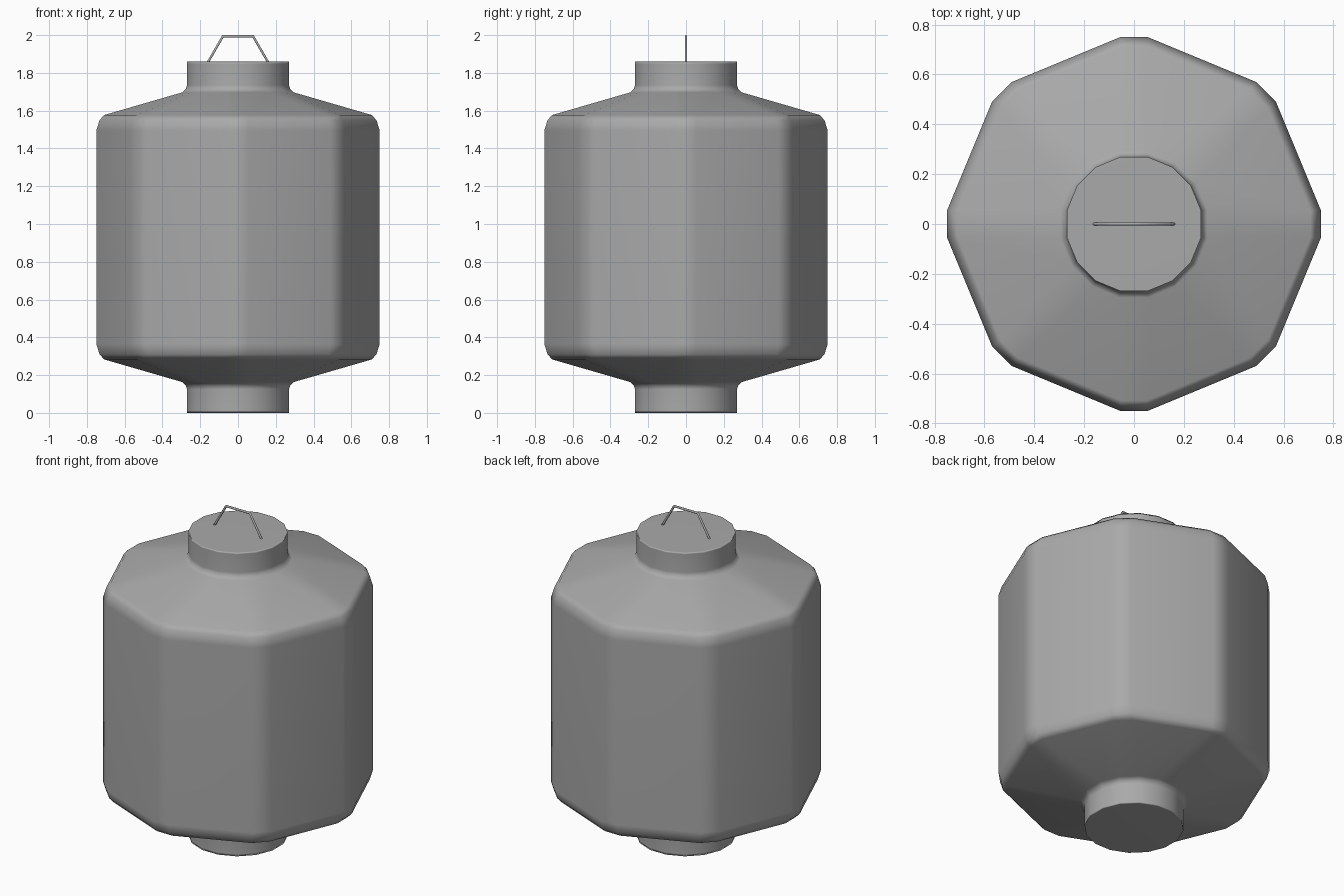
import bpy
import bmesh
import math

default = bpy.data.objects.get("Cube")
if default:
    bpy.data.objects.remove(default, do_unlink=True)

grey = bpy.data.materials.new("plain grey")
grey.use_nodes = True
colour = (0.4, 0.4, 0.4, 1)
grey.diffuse_color = colour
grey.node_tree.nodes["Principled BSDF"].inputs["Base Color"].default_value = colour


def add_object(name, bm):
    mesh = bpy.data.meshes.new(name)
    bmesh.ops.recalc_face_normals(bm, faces=bm.faces[:])
    for face in bm.faces:
        face.smooth = True
    bm.to_mesh(mesh)
    bm.free()
    obj = bpy.data.objects.new(name, mesh)
    mesh.materials.append(grey)
    bpy.context.collection.objects.link(obj)
    return obj


def ring(bm, radius, z, half_angle):
    """Eight corners, each split into two points half_angle to either side."""
    points = []
    for corner in range(8):
        for side in (-1, 1):
            a = math.radians(corner * 45 + side * half_angle)
            points.append(bm.verts.new((radius * math.cos(a), radius * math.sin(a), z)))
    return points


# Lantern body: round necks blending into a bevelled octagon, mirrored about mid height
HEIGHT = 1.86
ROUND, OCT = 11.25, 4.2
lower = [(0.275, 0, ROUND), (0.275, 0.012, ROUND), (0.275, 0.125, ROUND),
         (0.282, 0.145, ROUND), (0.3, 0.163, ROUND),
         (0.71, 0.283, OCT), (0.735, 0.31, OCT), (0.752, 0.365, OCT)]
profile = lower + [(r, HEIGHT - z, a) for r, z, a in reversed(lower)]

bm = bmesh.new()
rings = [ring(bm, *p) for p in profile]
for low, high in zip(rings, rings[1:]):
    for i in range(16):
        j = (i + 1) % 16
        bm.faces.new((low[i], low[j], high[j], high[i]))
bm.faces.new(rings[0])
bm.faces.new(rings[-1])
body = add_object("lantern_body", bm)
weighted = body.modifiers.new("even shading", "WEIGHTED_NORMAL")
weighted.weight = 50

# Wire handle: mitred bar following a trapezoid path
WIRE = 0.0065
top = 2.0 - WIRE
path = [(-0.163, HEIGHT - 0.01), (-0.08, top), (0.08, top), (0.163, HEIGHT - 0.01)]
bm = bmesh.new()
slope = math.atan2(path[1][1] - path[0][1], path[1][0] - path[0][0])
tilts = [slope, slope / 2, -slope / 2, -slope]
sections = []
for i, ((x, z), tilt) in enumerate(zip(path, tilts)):
    width = WIRE / math.cos(slope / 2) if i in (1, 2) else WIRE
    loop = []
    for k in range(8):
        a = math.tau * (k + 0.5) / 8
        out = width * math.cos(a)
        loop.append(bm.verts.new((x - out * math.sin(tilt), WIRE * math.sin(a),
                                  z + out * math.cos(tilt))))
    sections.append(loop)
for start, end in zip(sections, sections[1:]):
    for k in range(8):
        n = (k + 1) % 8
        bm.faces.new((start[k], start[n], end[n], end[k]))
bm.faces.new(sections[0])
bm.faces.new(sections[-1])
handle = add_object("wire_handle", bm)
bpy.ops.object.select_all(action="DESELECT")
handle.select_set(True)
bpy.context.view_layer.objects.active = handle
bpy.ops.object.shade_smooth_by_angle(angle=math.radians(50))
